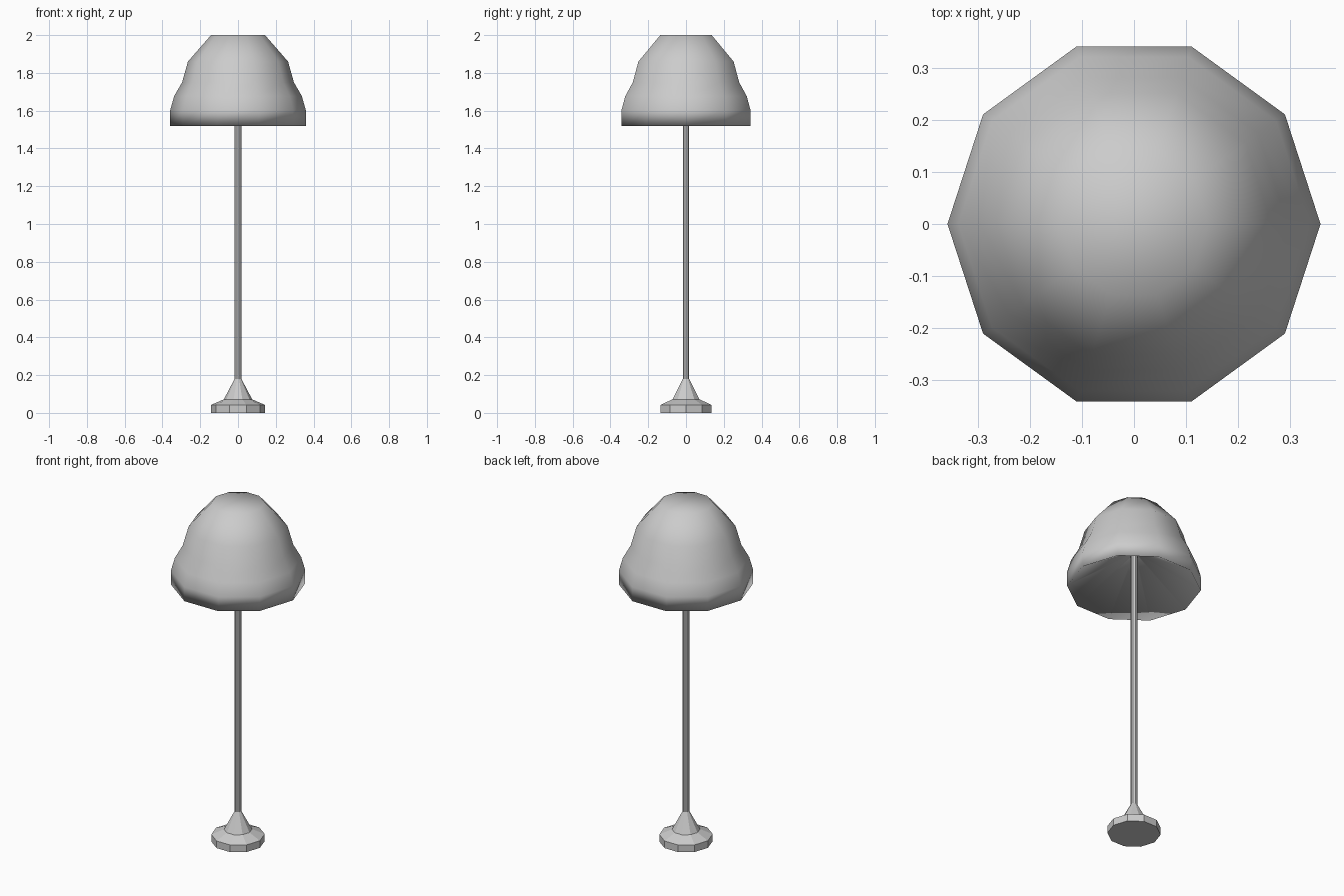
import bpy, bmesh
from math import cos, sin, tau

if "Cube" in bpy.data.objects:
    bpy.data.objects.remove(bpy.data.objects["Cube"])

SIDES = 10


def lathe(name, profile, cap_bottom=True, cap_top=True, smooth=False):
    """Spin a (radius, z) profile into a ten-sided object."""
    bm = bmesh.new()
    rings = [[bm.verts.new((r * cos(tau * i / SIDES), r * sin(tau * i / SIDES), z))
              for i in range(SIDES)] for r, z in profile]
    for lo, hi in zip(rings, rings[1:]):
        for i in range(SIDES):
            j = (i + 1) % SIDES
            bm.faces.new((lo[i], lo[j], hi[j], hi[i]))
    if cap_bottom:
        bm.faces.new(rings[0][::-1])
    if cap_top:
        bm.faces.new(rings[-1])
    for f in bm.faces:
        f.smooth = smooth
    mesh = bpy.data.meshes.new(name)
    bm.to_mesh(mesh)
    bm.free()
    obj = bpy.data.objects.new(name, mesh)
    bpy.context.collection.objects.link(obj)
    return obj


# Faceted foot with a flared collar
lathe("base", [(0.143, 0), (0.143, 0.042), (0.075, 0.072), (0.018, 0.18)])

# Slim pole, running up to the recessed underside of the shade
lathe("pole", [(0.018, 0.18), (0.018, 1.74)], cap_bottom=False)

# Bell-shaped smooth shade with a recessed conical underside
lathe("lampshade", [(0.018, 1.73), (0.359, 1.519), (0.359, 1.603), (0.338, 1.677),
                    (0.296, 1.75), (0.265, 1.86), (0.143, 2.0)], smooth=True)
